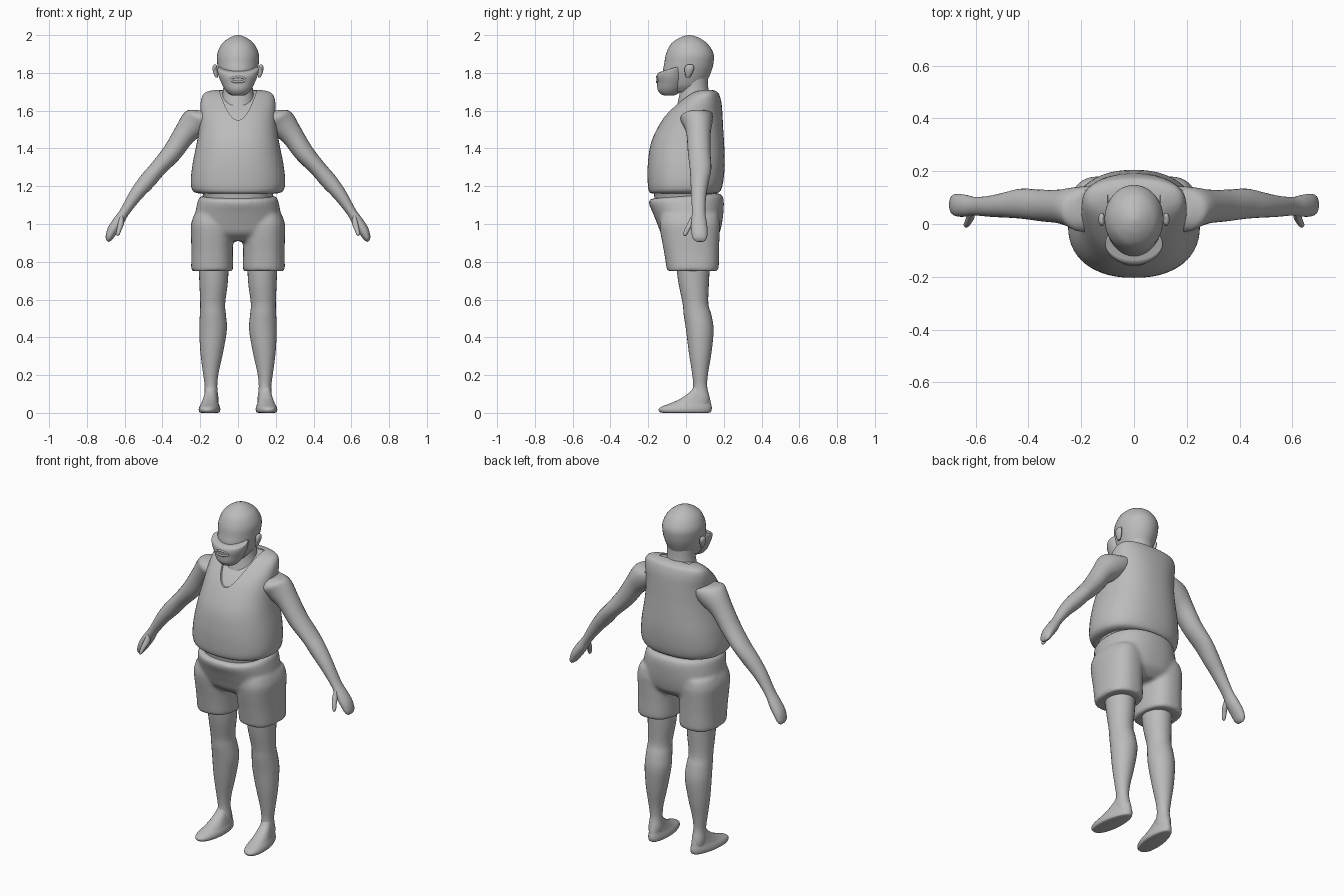
import bpy, bmesh, math
from mathutils import Vector

if "Cube" in bpy.data.objects:
    bpy.data.objects.remove(bpy.data.objects["Cube"])

grey = bpy.data.materials.new("plain grey")
grey.diffuse_color = (0.5, 0.5, 0.5, 1)
grey.use_nodes = True
grey.node_tree.nodes["Principled BSDF"].inputs["Base Color"].default_value = grey.diffuse_color


def make_object(name, bm):
    bmesh.ops.recalc_face_normals(bm, faces=bm.faces[:])
    mesh = bpy.data.meshes.new(name)
    bm.to_mesh(mesh)
    bm.free()
    mesh.materials.append(grey)
    ob = bpy.data.objects.new(name, mesh)
    bpy.context.collection.objects.link(ob)
    return ob


def modify(ob, kind, **settings):
    m = ob.modifiers.new(kind.title(), kind)
    for key, value in settings.items():
        setattr(m, key, value)
    bpy.ops.object.select_all(action='DESELECT')
    ob.select_set(True)
    bpy.context.view_layer.objects.active = ob
    bpy.ops.object.modifier_apply(modifier=m.name)


def smooth(ob, angle=40):
    bpy.ops.object.select_all(action='DESELECT')
    ob.select_set(True)
    bpy.context.view_layer.objects.active = ob
    bpy.ops.object.shade_smooth_by_angle(angle=math.radians(angle))


def spline(rows, steps):
    """Smooth interpolation through rows of numbers."""
    out = []
    for i in range(len(rows) - 1):
        a, b, c, d = (rows[max(i - 1, 0)], rows[i], rows[i + 1],
                      rows[min(i + 2, len(rows) - 1)])
        for s in range(steps):
            t = s / steps
            out.append([q + 0.5 * t * (r - p + t * (2*p - 5*q + 4*r - s3 + t * (3*(q - r) + s3 - p)))
                        for p, q, r, s3 in zip(a, b, c, d)])
    return out + [list(rows[-1])]


def loft(bm, rows, power=2.0, n=40, steps=4):
    """Rows: centre x, centre z, half width, front y, back y, tilt in degrees, slope along y."""
    rings = []
    for cx, cz, rx, yf, yb, tilt, slope in spline(rows, steps):
        ring = []
        for k in range(n):
            a = 2 * math.pi * k / n
            c, s = math.cos(a), math.sin(a)
            u = math.copysign(abs(c) ** (2 / power), c) * rx
            v = math.copysign(abs(s) ** (2 / power), s)
            y = (yf + yb) / 2 + v * (yb - yf) / 2
            t = math.radians(tilt)
            ring.append(bm.verts.new((cx + u * math.cos(t), y, cz + u * math.sin(t) + slope * (y - yf))))
        rings.append(ring)
    for lo, hi in zip(rings, rings[1:]):
        for k in range(n):
            bm.faces.new((lo[k], lo[(k + 1) % n], hi[(k + 1) % n], hi[k]))
    bm.faces.new(rings[0])
    bm.faces.new(rings[-1])


def part(name, rows, mirror=False, **kw):
    bm = bmesh.new()
    loft(bm, rows, **kw)
    ob = make_object(name, bm)
    if mirror:
        modify(ob, 'MIRROR', use_mirror_merge=False)
    smooth(ob)
    return ob


def upright(rows, cx=0):
    """Rows of z, half width, front y, back y and optional slope."""
    return [(cx, r[0], r[1], r[2], r[3], 0, r[4] if len(r) > 4 else 0) for r in rows]


# Head and neck
part("head", upright([
    (1.70, .05, -.09, .07), (1.73, .075, -.11, .10), (1.77, .092, -.115, .118),
    (1.81, .104, -.122, .135), (1.85, .110, -.115, .145), (1.90, .110, -.106, .146),
    (1.95, .088, -.082, .118), (1.98, .055, -.045, .08), (1.995, .025, -.01, .045),
    (2.0, .004, .014, .022)]))
part("neck", upright([(1.58, .11, -.06, .14), (1.66, .088, -.04, .13),
                      (1.72, .078, -.03, .118), (1.80, .08, -.03, .115)]))

# Beard with its raised upper edge, lips and ears
part("beard", upright([
    (1.68, .02, -.105, -.075), (1.685, .043, -.13, -.05), (1.71, .068, -.15, -.02),
    (1.745, .088, -.153, -.004, .02), (1.775, .103, -.156, .002, .1),
    (1.793, .109, -.152, 0, .25), (1.803, .107, -.142, -.01, .3),
    (1.807, .10, -.13, -.02, .3)]))
bm = bmesh.new()
rings = []
for i in range(32):
    a = 2 * math.pi * i / 32
    x, z = .037 * math.cos(a), .013 * math.sin(a)
    rings.append([bm.verts.new((x * (1 + .18 * math.cos(b)), -.152 + 5 * x * x - .008 * math.sin(b),
                                1.765 + z * (1 + .5 * math.cos(b))))
                  for b in [2 * math.pi * j / 10 for j in range(10)]])
for i in range(32):
    p, q = rings[i], rings[(i + 1) % 32]
    for j in range(10):
        bm.faces.new((p[j], q[j], q[(j + 1) % 10], p[(j + 1) % 10]))
smooth(make_object("lips", bm), 60)
part("ear", [(.113, 1.775, .006, .0, .02, 0, 0), (.118, 1.795, .011, -.005, .032, 0, 0),
             (.122, 1.82, .013, -.008, .042, 0, 0), (.122, 1.838, .010, -.002, .04, 0, 0),
             (.120, 1.845, .003, .012, .03, 0, 0)], mirror=True, n=16)

# Sleeveless shirt, with a rounded hem and a scooped neckline
shirt_rows = [
    (1.165, .185, -.165, .145), (1.163, .215, -.185, .165), (1.18, .242, -.198, .185),
    (1.23, .250, -.203, .198), (1.32, .240, -.202, .205), (1.42, .220, -.188, .202),
    (1.50, .207, -.155, .197), (1.58, .200, -.105, .193), (1.64, .198, -.045, .188),
    (1.68, .188, .005, .178), (1.70, .165, .04, .165), (1.71, .12, .075, .14)]
shirt = part("shirt", upright(shirt_rows), power=2.3, n=56)
bm = bmesh.new()
outline = []
for i in range(33):
    x = (i - 16) / 16 * .105
    outline.append((x, 1.55 + .16 * abs(x / .1) ** 2.0))
outline += [(.105, 1.85), (-.105, 1.85)]
front = bm.faces.new([bm.verts.new((x, -.3, z)) for x, z in outline])
out = bmesh.ops.extrude_face_region(bm, geom=[front])
bmesh.ops.translate(bm, vec=(0, .41, 0), verts=[v for v in out["geom"] if isinstance(v, bmesh.types.BMVert)])
cutter = make_object("neckline_cutter", bm)
cutter.hide_render = True
modify(shirt, 'BOOLEAN', operation='DIFFERENCE', solver='EXACT', object=cutter)
bpy.data.objects.remove(cutter)
smooth(shirt, 40)

# Skin under the shirt, seen at the neckline and waist
part("torso", upright([(1.08, .185, -.165, .165), (1.16, .187, -.17, .155)] +
                      [(z - .004, rx - .012, yf + .009, yb - .012) for z, rx, yf, yb in shirt_rows[3:]]),
     power=2.3, n=56)

# Arms with mitten hands and separate thumbs
part("arm", [
    (.145, 1.585, .075, -.005, .14, 15, 0), (.19, 1.558, .088, -.03, .142, 30, 0),
    (.235, 1.525, .078, -.012, .138, 38, 0), (.285, 1.472, .060, .003, .130, 38, 0),
    (.35, 1.377, .052, .01, .130, 38, 0), (.425, 1.292, .044, .02, .134, 40, 0),
    (.48, 1.228, .044, .024, .122, 38, 0), (.54, 1.155, .036, .027, .108, 36, 0),
    (.60, 1.065, .026, .032, .102, 33, 0), (.635, 1.01, .030, .028, .110, 30, 0),
    (.665, .965, .028, .028, .114, 30, 0), (.684, .925, .019, .036, .110, 28, 0),
    (.689, .908, .006, .055, .095, 28, 0)], mirror=True, n=24)
part("thumb", [
    (.615, 1.045, .010, .03, .06, 30, 0), (.618, 1.01, .016, .012, .05, 25, 0),
    (.628, .975, .013, -.006, .024, 20, 0), (.636, .948, .010, -.014, .008, 20, 0),
    (.639, .938, .003, -.010, .0, 20, 0)], mirror=True, n=14)

# Shorts: hips and two wide legs fused together
bm = bmesh.new()
loft(bm, upright([
    (.91, .14, -.08, .13), (.95, .21, -.13, .175), (1.0, .232, -.152, .19), (1.06, .226, -.176, .198),
    (1.10, .216, -.194, .20, .05), (1.125, .206, -.197, .192, .07), (1.135, .185, -.18, .17, .08)]),
     power=2.3, n=56)
for side in (-1, 1):
    loft(bm, upright([
        (.75, .100, -.09, .16), (.752, .111, -.10, .170), (.78, .111, -.105, .174),
        (.86, .110, -.118, .175), (.94, .112, -.133, .178), (1.0, .112, -.14, .18),
        (1.05, .095, -.13, .17)], side * .137), power=2.4)
shorts = make_object("shorts", bm)
modify(shorts, 'REMESH', mode='VOXEL', voxel_size=.010)
modify(shorts, 'SMOOTH', factor=.5, iterations=8)
shorts.data.materials.clear()
shorts.data.materials.append(grey)
smooth(shorts, 60)

# Bare legs, running down to the ankles
part("leg", [(cx, z, rx, yf, yb, 0, 0) for cx, z, rx, yf, yb in [
    (.130, .85, .082, -.06, .13), (.129, .70, .076, -.042, .122), (.134, .58, .066, -.018, .118),
    (.133, .52, .069, -.012, .134), (.132, .44, .073, 0, .146), (.139, .32, .060, .015, .135),
    (.144, .21, .041, .032, .117), (.143, .14, .033, .038, .112), (.142, .08, .038, .025, .125),
    (.142, .04, .036, .01, .125)]], mirror=True, n=28)

# Feet, turned slightly outward
bm = bmesh.new()
loft(bm, upright([
    (0, .040, -.120, .115), (.004, .052, -.138, .130), (.018, .056, -.145, .136),
    (.033, .053, -.130, .136), (.05, .046, -.085, .132), (.075, .040, -.03, .127),
    (.11, .034, .02, .116), (.14, .028, .042, .106)], .145), power=2.3, n=32)
for v in bm.verts:
    v.co.x = .145 + (v.co.x - .145) * (1 - .16 * max(0, v.co.y) / .13) - .09 * (v.co.y - .05)
foot = make_object("foot", bm)
modify(foot, 'MIRROR', use_mirror_merge=False)
smooth(foot)
